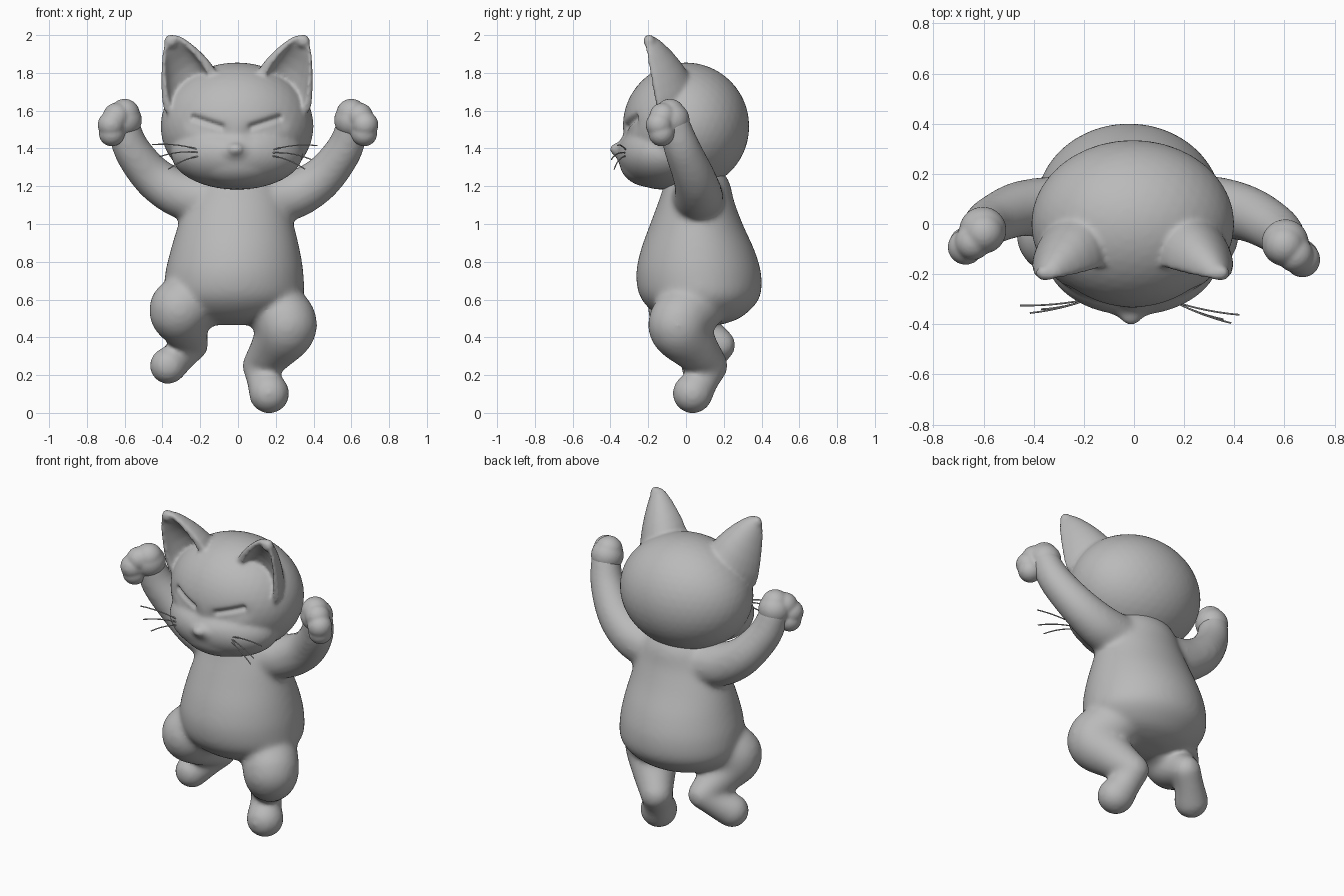
import bpy, bmesh, math
from mathutils import Vector, Matrix

if "Cube" in bpy.data.objects:
    bpy.data.objects.remove(bpy.data.objects["Cube"])

grey = bpy.data.materials.new("soft_grey")
grey.diffuse_color = (0.49, 0.49, 0.49, 1)
grey.use_nodes = True
grey.node_tree.nodes["Principled BSDF"].inputs["Base Color"].default_value = grey.diffuse_color


def ball(bm, c, r):
    """Ellipsoid; r is a number or three radii."""
    r = (r, r, r) if isinstance(r, (int, float)) else r
    m = Matrix.Translation(c) @ Matrix.Diagonal((*r, 1))
    bmesh.ops.create_icosphere(bm, subdivisions=4, radius=1, matrix=m)


def loft(bm, rings):
    """Closed skin over equal-length rings of points."""
    vs = [[bm.verts.new(p) for p in ring] for ring in rings]
    n = len(vs[0])
    faces = [bm.faces.new((a[i], a[(i + 1) % n], b[(i + 1) % n], b[i]))
             for a, b in zip(vs, vs[1:]) for i in range(n)]
    faces += [bm.faces.new(vs[0][::-1]), bm.faces.new(vs[-1])]
    bmesh.ops.recalc_face_normals(bm, faces=faces)


def spline(keys, steps=8):
    """Catmull-Rom interpolation through rows of numbers."""
    k = [keys[0]] + list(keys) + [keys[-1]]
    out = []
    for a, b, c, d in zip(k, k[1:], k[2:], k[3:]):
        for s in range(steps):
            t = s / steps
            out.append([0.5 * (2 * q + (r - p) * t + (2 * p - 5 * q + 4 * r - w) * t * t
                               + (3 * q - p - 3 * r + w) * t ** 3)
                        for p, q, r, w in zip(a, b, c, d)])
    return out + [list(keys[-1])]


def limb(bm, keys):
    """Round tube with ball ends through (x, y, z, radius) keys."""
    for p in spline(keys, 6):
        m = Matrix.Translation(p[:3])
        bmesh.ops.create_icosphere(bm, subdivisions=3, radius=p[3], matrix=m)


def finish(name, bm, voxel, smooth):
    """Fuse overlapping shapes into one soft skin."""
    me = bpy.data.meshes.new(name)
    bm.to_mesh(me)
    bm.free()
    ob = bpy.data.objects.new(name, me)
    bpy.context.collection.objects.link(ob)
    rm = ob.modifiers.new("fuse", 'REMESH')
    rm.mode = 'VOXEL'
    rm.voxel_size = voxel
    sm = ob.modifiers.new("soften", 'SMOOTH')
    sm.factor = 0.5
    sm.iterations = smooth
    bpy.context.view_layer.update()
    dg = bpy.context.evaluated_depsgraph_get()
    new = bpy.data.meshes.new_from_object(ob.evaluated_get(dg))
    ob.modifiers.clear()
    ob.data = new
    new.materials.clear()
    new.materials.append(grey)
    new.polygons.foreach_set("use_smooth", [True] * len(new.polygons))
    new.update()
    return ob


# Torso: z, centre x, half width, centre y, half depth
bm = bmesh.new()
profile = [(0.465, -0.03, 0.10, 0.10, 0.08), (0.505, -0.02, 0.26, 0.08, 0.21),
           (0.60, -0.02, 0.36, 0.075, 0.31), (0.72, -0.02, 0.368, 0.068, 0.332),
           (0.85, -0.015, 0.345, 0.062, 0.305), (1.00, -0.01, 0.305, 0.055, 0.245),
           (1.12, 0, 0.265, 0.055, 0.20), (1.22, 0, 0.22, 0.06, 0.17),
           (1.30, 0, 0.16, 0.06, 0.12)]
loft(bm, [[(cx + rx * math.cos(a * math.tau / 48), cy + ry * math.sin(a * math.tau / 48), z)
           for a in range(48)] for z, cx, rx, cy, ry in spline(profile, 5)])

# Arms, the left one reaching slightly less forward
for s, dy in ((1, 0), (-1, 0.05)):
    limb(bm, [(s * 0.17, 0.06, 1.13, 0.14), (s * 0.32, 0.065, 1.165, 0.127),
              (s * 0.455, 0.04 + dy * 0.4, 1.255, 0.112),
              (s * 0.565, -0.02 + dy * 0.7, 1.40, 0.098),
              (s * 0.607, -0.065 + dy, 1.53, 0.085)])

# Legs: left one raised, right one hanging
limb(bm, [(-0.20, 0.05, 0.60, 0.16), (-0.308, -0.04, 0.55, 0.163),
          (-0.285, 0.03, 0.46, 0.126), (-0.24, 0.18, 0.36, 0.084)])
limb(bm, [(-0.24, 0.18, 0.36, 0.084), (-0.30, 0.135, 0.305, 0.084),
          (-0.37, 0.07, 0.25, 0.099)])
limb(bm, [(0.18, 0.05, 0.57, 0.16), (0.258, -0.04, 0.465, 0.163),
          (0.195, 0.04, 0.35, 0.128), (0.115, 0.13, 0.25, 0.093)])
limb(bm, [(0.115, 0.13, 0.25, 0.093), (0.135, 0.085, 0.175, 0.09),
          (0.165, 0.035, 0.103, 0.108)])
finish("body", bm, 0.014, 19)

# Paws with rounded toes
for side, s, dy in (("right", 1, 0), ("left", -1, 0.05)):
    bm = bmesh.new()
    for x, y, z, r in ((0.603, -0.075, 1.55, 0.094), (0.60, -0.085, 1.583, 0.080),
                       (0.643, -0.122, 1.570, 0.072), (0.672, -0.142, 1.525, 0.071),
                       (0.668, -0.130, 1.480, 0.069)):
        ball(bm, (s * x, y + dy, z), r)
    finish(side + "_paw", bm, 0.009, 5)

# Head: skull, cheeks, chin, muzzle, nose
bm = bmesh.new()
ball(bm, (-0.005, 0, 1.517), (0.405, 0.335, 0.338))
ball(bm, (-0.005, -0.12, 1.375), (0.35, 0.245, 0.193))
ball(bm, (-0.005, -0.19, 1.33), (0.24, 0.163, 0.135))
ball(bm, (-0.012, -0.29, 1.385), (0.12, 0.09, 0.075))
ball(bm, (-0.012, -0.355, 1.395), (0.048, 0.048, 0.036))

# Ears: tapered cups with hollow fronts and rounded tips
for s in (1, -1):
    base, tip = Vector((0.25, -0.155, 1.70)), Vector((0.352, -0.212, 1.975))
    u, v = Vector((0.14, 0.01, -0.10)), Vector((-0.02, 0.19, 0.04))
    rings = []
    for t, k in ((-0.2, 0.85), (0, 1), (0.2, 0.93), (0.4, 0.81), (0.6, 0.66),
                 (0.8, 0.48), (0.93, 0.34), (1, 0.22)):
        c = base.lerp(tip, t)
        arc = [math.pi * i / 14 for i in range(15)]
        deep = 0.42 * max(0, min(1, (1.02 - t) * 2))
        ring = [c + k * (u * math.cos(a) + v * math.sin(a)) for a in arc]
        ring += [c + k * (u * 0.74 * math.cos(a) + v * deep * math.sin(a))
                 + Vector((0, -0.012, 0)) * (1 - math.sin(a)) for a in reversed(arc)]
        rings.append([(s * p.x - 0.005, p.y, p.z) for p in ring])
    loft(bm, rings)
    ball(bm, (s * 0.35 - 0.005, -0.195, 1.968), (0.037, 0.032, 0.037))
head = finish("head", bm, 0.0105, 11)

# Closed slanted eyes pressed into the face
for vert in head.data.vertices:
    p = vert.co
    if p.y > -0.12 or not 1.3 < p.z < 1.7:
        continue
    for s in (1, -1):
        a, b = Vector((s * 0.08 - 0.008, 1.515)), Vector((s * 0.225 - 0.008, 1.563))
        q, d = Vector((p.x, p.z)), b - a
        t = min(1, max(0, (q - a).dot(d) / d.length_squared))
        dist = (q - a - d * t).length
        low = (q - a - d * t - Vector((0, -0.03))).length
        p.y += 0.020 * math.exp(-(dist / 0.016) ** 2) + 0.014 * math.exp(-(low / 0.045) ** 2)
head.data.update()

# Whiskers: root, then tip
cu = bpy.data.curves.new("whiskers", 'CURVE')
cu.dimensions = '3D'
cu.bevel_depth = 0.0035
cu.bevel_resolution = 1
cu.use_fill_caps = True
for root, tip in (((-0.18, -0.30, 1.385), (-0.455, -0.325, 1.42)),
                  ((-0.18, -0.30, 1.375), (-0.415, -0.355, 1.357)),
                  ((-0.18, -0.30, 1.362), (-0.37, -0.34, 1.29)),
                  ((0.16, -0.31, 1.385), (0.42, -0.362, 1.415)),
                  ((0.16, -0.31, 1.375), (0.387, -0.395, 1.342)),
                  ((0.16, -0.31, 1.362), (0.355, -0.38, 1.29))):
    a, b = Vector(root), Vector(tip)
    sp = cu.splines.new('POLY')
    sp.points.add(6)
    for i, pt in enumerate(sp.points):
        t = i / 6
        p = a.lerp(b, t) + Vector((0, -0.03, 0.06)) * t * (1 - t)
        pt.co = (*p, 1)
whiskers = bpy.data.objects.new("whiskers", cu)
cu.materials.append(grey)
bpy.context.collection.objects.link(whiskers)
